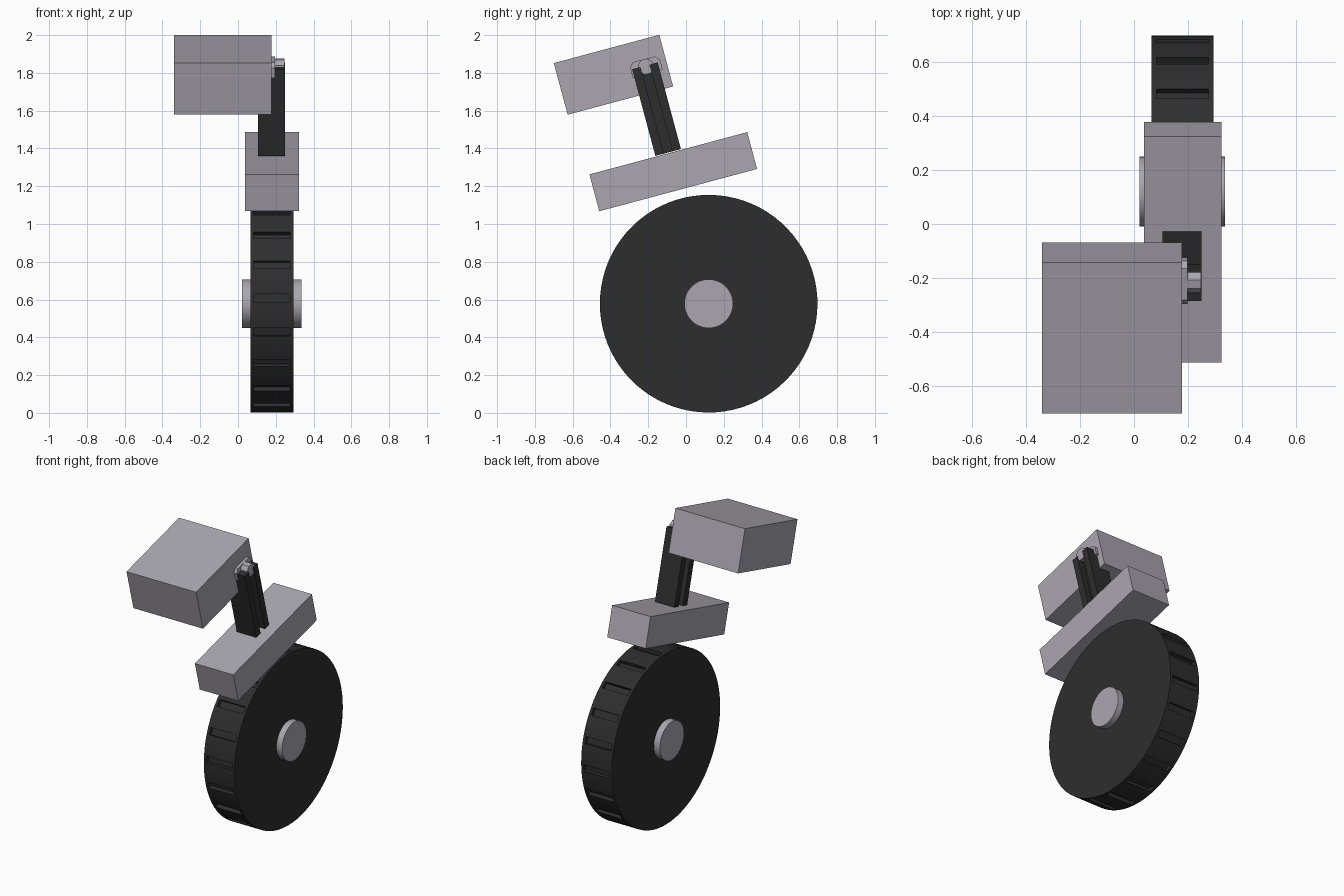
import bpy, bmesh, math
from mathutils import Matrix, Vector

if "Cube" in bpy.data.objects:
    bpy.data.objects.remove(bpy.data.objects["Cube"])

TILT = math.radians(15)


def material(name, rgb):
    m = bpy.data.materials.new(name)
    m.diffuse_color = (*rgb, 1)
    m.use_nodes = True
    m.node_tree.nodes["Principled BSDF"].inputs["Base Color"].default_value = m.diffuse_color
    return m


GREY = material("light_grey", (0.40, 0.385, 0.43))
DARK = material("rubber_black", (0.027, 0.027, 0.027))


def finish(name, bm, mat, loc=(0, 0, 0), tilt=0.0, smooth=False):
    """Turn a bmesh into an object, tilted about x and moved into place."""
    bmesh.ops.recalc_face_normals(bm, faces=bm.faces)
    bm.transform(Matrix.Translation(loc) @ Matrix.Rotation(tilt, 4, 'X'))
    me = bpy.data.meshes.new(name)
    bm.to_mesh(me)
    bm.free()
    ob = bpy.data.objects.new(name, me)
    bpy.context.collection.objects.link(ob)
    me.materials.append(mat)
    if smooth:
        bpy.ops.object.select_all(action='DESELECT')
        ob.select_set(True)
        bpy.context.view_layer.objects.active = ob
        bpy.ops.object.shade_smooth_by_angle(angle=math.radians(30))
    return ob


def box(name, size, loc, mat):
    bm = bmesh.new()
    bmesh.ops.create_cube(bm, size=1, matrix=Matrix.Diagonal((*size, 1)))
    return finish(name, bm, mat, loc, TILT)


def prism(name, outline, axis, length, mat, loc, tilt=TILT, smooth=False):
    """Extrude a closed outline along x (points are y, z) or z (points are x, y)."""
    bm = bmesh.new()
    verts = [bm.verts.new((-length / 2, a, b) if axis == 'x' else (a, b, -length / 2))
             for a, b in outline]
    face = bm.faces.new(verts)
    new = bmesh.ops.extrude_face_region(bm, geom=[face])["geom"]
    move = Vector((length, 0, 0)) if axis == 'x' else Vector((0, 0, length))
    bmesh.ops.translate(bm, vec=move, verts=[v for v in new if isinstance(v, bmesh.types.BMVert)])
    return finish(name, bm, mat, loc, tilt, smooth)


def circle(r, n, phase=0.0):
    return [(r * math.cos(math.tau * i / n + phase), r * math.sin(math.tau * i / n + phase))
            for i in range(n)]


# Wheel: ring of tread columns with a pocket in every fourth one
WX, WY, WZ, R, SEG = 0.179, 0.12, 0.578, 0.576, 80
bm = bmesh.new()
start = math.radians(177 - 2.25)
rings = [[bm.verts.new((x, y, z)) for y, z in circle(R, SEG, start)]
         for x in (-0.114, -0.096, 0.096, 0.114)]
pockets = []
for a, b in zip(rings, rings[1:]):
    for i in range(SEG):
        j = (i + 1) % SEG
        f = bm.faces.new((a[i], a[j], b[j], b[i]))
        if a is rings[1] and i % 4 == 0:
            pockets.append(f)
bm.faces.new(rings[0])
bm.faces.new(rings[-1])
bmesh.ops.recalc_face_normals(bm, faces=bm.faces)
for f in bmesh.ops.extrude_discrete_faces(bm, faces=pockets)["faces"]:
    inward = f.normal.copy() if f.normal.length > 0 else f.calc_center_median()
    inward = Vector((0, *f.calc_center_median().yz)).normalized() * -0.025
    for v in f.verts:
        v.co += inward
finish("wheel", bm, DARK, (WX, WY, WZ), smooth=True)

# Axle hub through the wheel
prism("wheel_hub", circle(0.129, 48), 'x', 0.315, GREY, (WX - 0.001, WY, WZ), 0, True)

# Tilted block over the wheel, and the block at the top
box("fork_block", (0.286, 0.865, 0.202), (0.18, -0.0675, 1.277), GREY)
box("top_block", (0.518, 0.578, 0.283), (-0.081, -0.384, 1.79), GREY)

# Strut: bar with a slot down each side
quarter = [(0.0725, 0.07), (0.0725, 0.024), (0.03, 0.024)]
half = quarter + [(x, -y) for x, y in reversed(quarter)]
prism("strut", half + [(-x, -y) for x, y in half], 'z', 0.475, DARK,
      (0.1775, -0.156, 1.608))

# Bolt at the strut top: flat chamfered head and round shank
PIN_Y, PIN_Z = -0.2125, 1.833
head = [(0.082, -0.04), (0.082, 0.015), (0.06, 0.04)]
prism("bolt_head", head + [(-y, z) for y, z in reversed(head)], 'x', 0.06, GREY,
      (0.167, PIN_Y, PIN_Z))
prism("bolt_shank", circle(0.043, 8, math.pi / 8), 'x', 0.07, GREY, (0.212, PIN_Y, PIN_Z))
